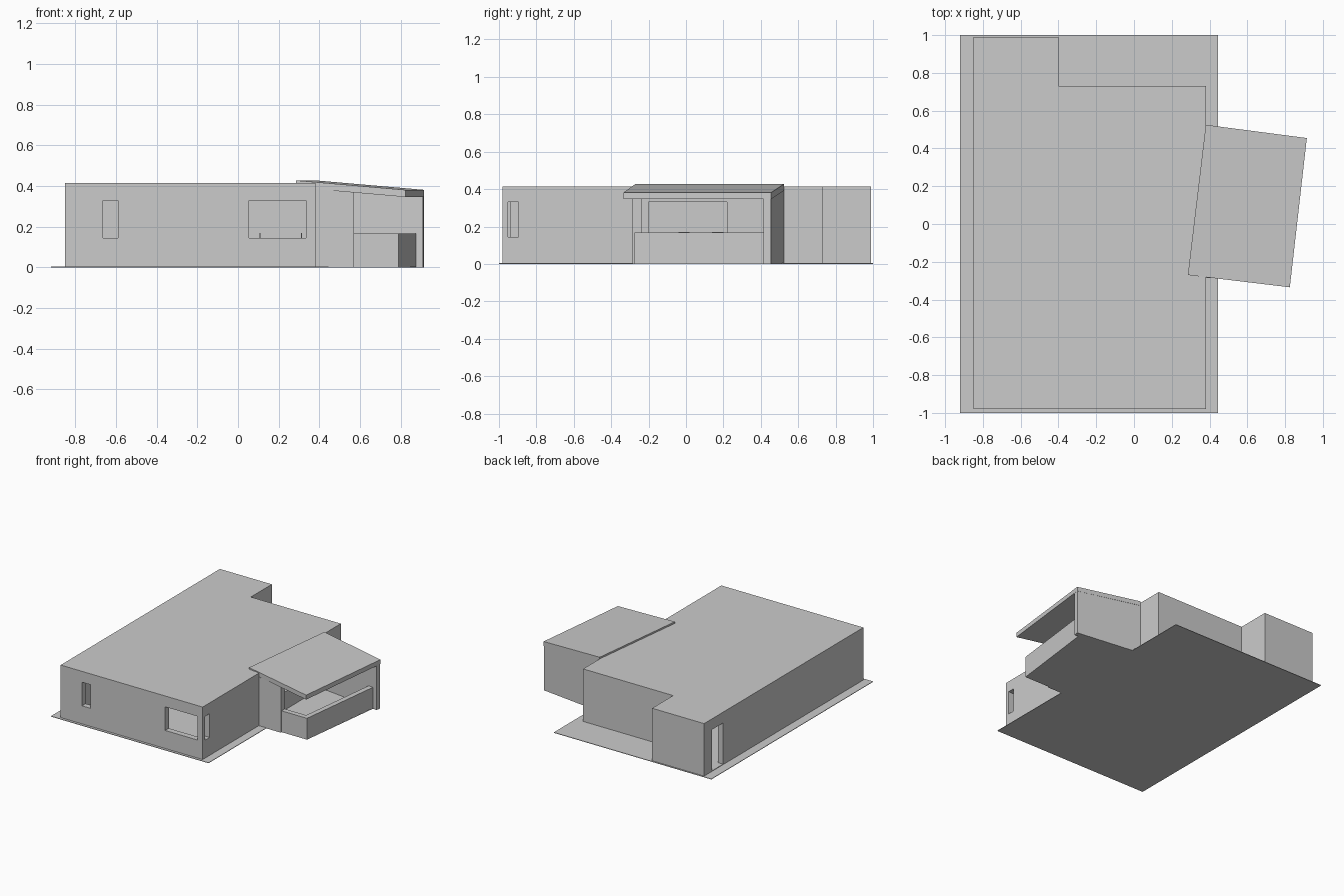
import bpy, bmesh

if "Cube" in bpy.data.objects:
    bpy.data.objects.remove(bpy.data.objects["Cube"])


def prism(name, pts, z0, z1):
    """Vertical prism from a plan outline; z0/z1 may be numbers or functions of (x, y)."""
    def h(z, p):
        return z(*p) if callable(z) else z
    bm = bmesh.new()
    lo = [bm.verts.new((*p, h(z0, p))) for p in pts]
    hi = [bm.verts.new((*p, h(z1, p))) for p in pts]
    n = len(pts)
    bm.faces.new(lo[::-1])
    bm.faces.new(hi)
    for i in range(n):
        j = (i + 1) % n
        bm.faces.new((lo[i], lo[j], hi[j], hi[i]))
    bmesh.ops.recalc_face_normals(bm, faces=bm.faces)
    me = bpy.data.meshes.new(name)
    bm.to_mesh(me)
    bm.free()
    ob = bpy.data.objects.new(name, me)
    bpy.context.collection.objects.link(ob)
    return ob


def box(name, x0, x1, y0, y1, z0, z1):
    return prism(name, [(x0, y0), (x1, y0), (x1, y1), (x0, y1)], z0, z1)


def cut(target, cutter):
    cutter.hide_render = True
    cutter.hide_viewport = True
    cutter.display_type = 'WIRE'
    m = target.modifiers.new(cutter.name, 'BOOLEAN')
    m.operation = 'DIFFERENCE'
    m.solver = 'EXACT'
    m.object = cutter


# ground slab and porch floor
box("ground_slab", -0.92, 0.445, -1, 1, 0, 0.004)
prism("porch_floor", [(0.44, -0.275), (0.79, -0.275), (0.877, 0.43), (0.44, 0.51)], 0, 0.005)

# hollow house shell with an L-shaped back corner
T = 0.045
house = prism("house_shell", [(-0.85, -0.98), (0.38, -0.98), (0.38, 0.73),
                              (-0.40, 0.73), (-0.40, 0.99), (-0.85, 0.99)], 0.001, 0.415)
cut(house, prism("room_cutter", [(-0.85 + T, -0.98 + T), (0.38 - T, -0.98 + T), (0.38 - T, 0.73 - T),
                                 (-0.40 - T, 0.73 - T), (-0.40 - T, 0.99 - T), (-0.85 + T, 0.99 - T)],
                 -0.02, 0.385))

# window and door openings
openings = {
    "front_small_window": (-0.665, -0.59, -1.02, -0.90, 0.145, 0.33),
    "front_large_window": (0.055, 0.335, -1.02, -0.90, 0.145, 0.33),
    "side_small_window": (0.30, 0.42, -0.955 + 0.002, -0.895, 0.145, 0.33),
    "porch_window": (0.30, 0.42, -0.20, 0.22, 0.145, 0.33),
    "left_door": (-0.90, -0.78, 0.755, 0.89, 0.008, 0.33),
}
for name, dims in openings.items():
    cut(house, box(name + "_cutter", *dims))


# sloping porch roof, skewed slightly in plan
def roof_top(x, y):
    d = (x - 0.285) * 0.992 - (y + 0.27) * 0.12
    return 0.428 - 0.0865 * d


def roof_under(x, y):
    return roof_top(x, y) - 0.035


prism("porch_roof", [(0.285, -0.27), (0.825, -0.335), (0.915, 0.455), (0.38, 0.525)],
      roof_under, roof_top)

# porch walls
prism("porch_back_wall", [(0.375, 0.483), (0.909, 0.415), (0.914, 0.454), (0.38, 0.523)], 0, roof_under)
box("porch_entry_wall", 0.378, 0.57, -0.285, -0.235, 0, roof_under)
prism("porch_low_wall", [(0.57, -0.275), (0.79, -0.275), (0.875, 0.425), (0.835, 0.43),
                         (0.755, -0.235), (0.57, -0.235)], 0, 0.167)

# dining table seen through the windows
TX, TY = 0.21, 0.08
box("table_top", TX - 0.06, TX + 0.06, TY - 0.13, TY + 0.13, 0.115, 0.122)
for sx in (-1, 1):
    for sy in (-1, 1):
        x, y = TX + sx * 0.053, TY + sy * 0.122
        box("table_leg", x - 0.005, x + 0.005, y - 0.005, y + 0.005, 0.004, 0.115)

# chairs on both long sides of the table
for sx in (-1, 1):
    for cy in (-0.01, 0.17):
        cx = TX + sx * 0.075
        box("chair_seat", cx - 0.03, cx + 0.03, cy - 0.03, cy + 0.03, 0.07, 0.077)
        bx = cx + sx * 0.027
        box("chair_back", bx - 0.003, bx + 0.003, cy - 0.03, cy + 0.03, 0.077, 0.17)
        for lx in (-0.026, 0.026):
            for ly in (-0.026, 0.026):
                box("chair_leg", cx + lx - 0.003, cx + lx + 0.003,
                    cy + ly - 0.003, cy + ly + 0.003, 0.004, 0.07)
